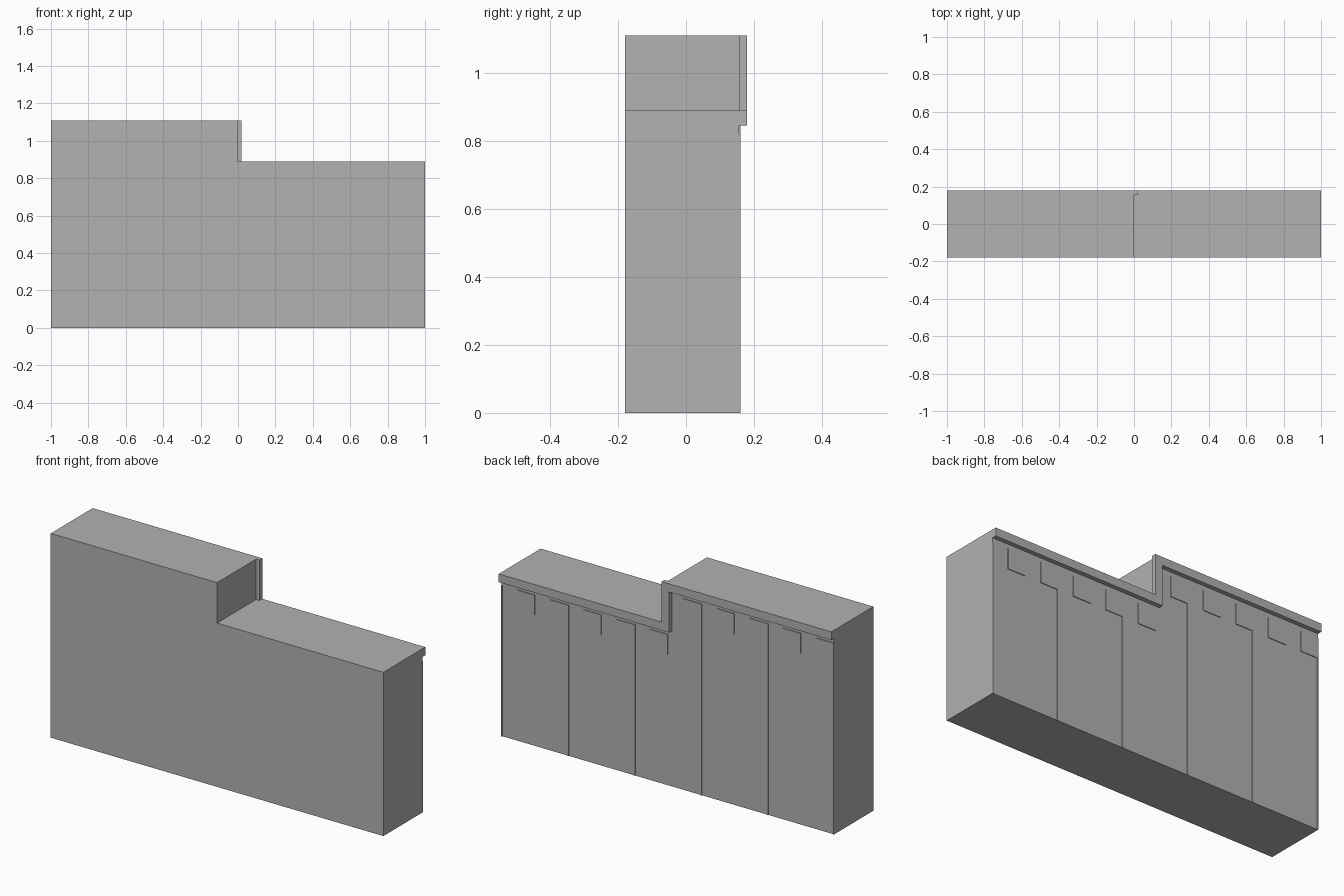
import bpy

if "Cube" in bpy.data.objects:
    bpy.data.objects.remove(bpy.data.objects["Cube"])

grey = bpy.data.materials.new("plain grey")
grey.diffuse_color = (0.445, 0.445, 0.445, 1)
grey.use_nodes = True
grey.node_tree.nodes["Principled BSDF"].inputs["Base Color"].default_value = grey.diffuse_color

FRONT, WALL, RELIEF, CAP = -0.18, 0.156, 0.16, 0.18
LOW, HIGH, EDGE = 0.89, 1.11, 0.045


def prism(name, outline, y0, y1):
    """Extrude an (x, z) outline from y0 to y1."""
    n = len(outline)
    verts = [(x, y, z) for y in (y0, y1) for x, z in outline]
    faces = [tuple(range(n)), tuple(range(2 * n - 1, n - 1, -1))]
    faces += [(i, i + n, (i + 1) % n + n, (i + 1) % n) for i in range(n)]
    mesh = bpy.data.meshes.new(name)
    mesh.from_pydata(verts, [], faces)
    mesh.materials.append(grey)
    obj = bpy.data.objects.new(name, mesh)
    bpy.context.collection.objects.link(obj)
    return obj


def panel(name, x0, x1, z0, z1, y1):
    return prism(name, [(x0, z0), (x1, z0), (x1, z1), (x0, z1)], WALL, y1)


# Stepped building body
prism("stepped_body", [(-1, 0), (1, 0), (1, LOW), (0, LOW), (0, HIGH), (-1, HIGH)],
      FRONT, WALL)

# Cornice band following the stepped roof along the back
prism("cornice", [(-1, HIGH - EDGE), (-0.025, HIGH - EDGE), (-0.025, LOW - EDGE),
                  (1, LOW - EDGE), (1, LOW), (0.02, LOW), (0.02, HIGH), (-1, HIGH)],
      WALL, CAP)

# Square plaques under the cornice, one every 0.2
for i in range(10):
    x = -1 + 0.2 * i
    top = 1.04 if x < -0.1 else 0.82
    panel("plaque", x, x + 0.107, top - 0.11, top, RELIEF)

# Slim vertical ribs dividing the wall into five bays
for i in range(6):
    x = -1 + 0.4 * i
    top = 1.04 if x < 0 else 0.82
    panel("wall_rib", max(x - 0.005, -1), min(x + 0.005, 1), 0, top, RELIEF)
